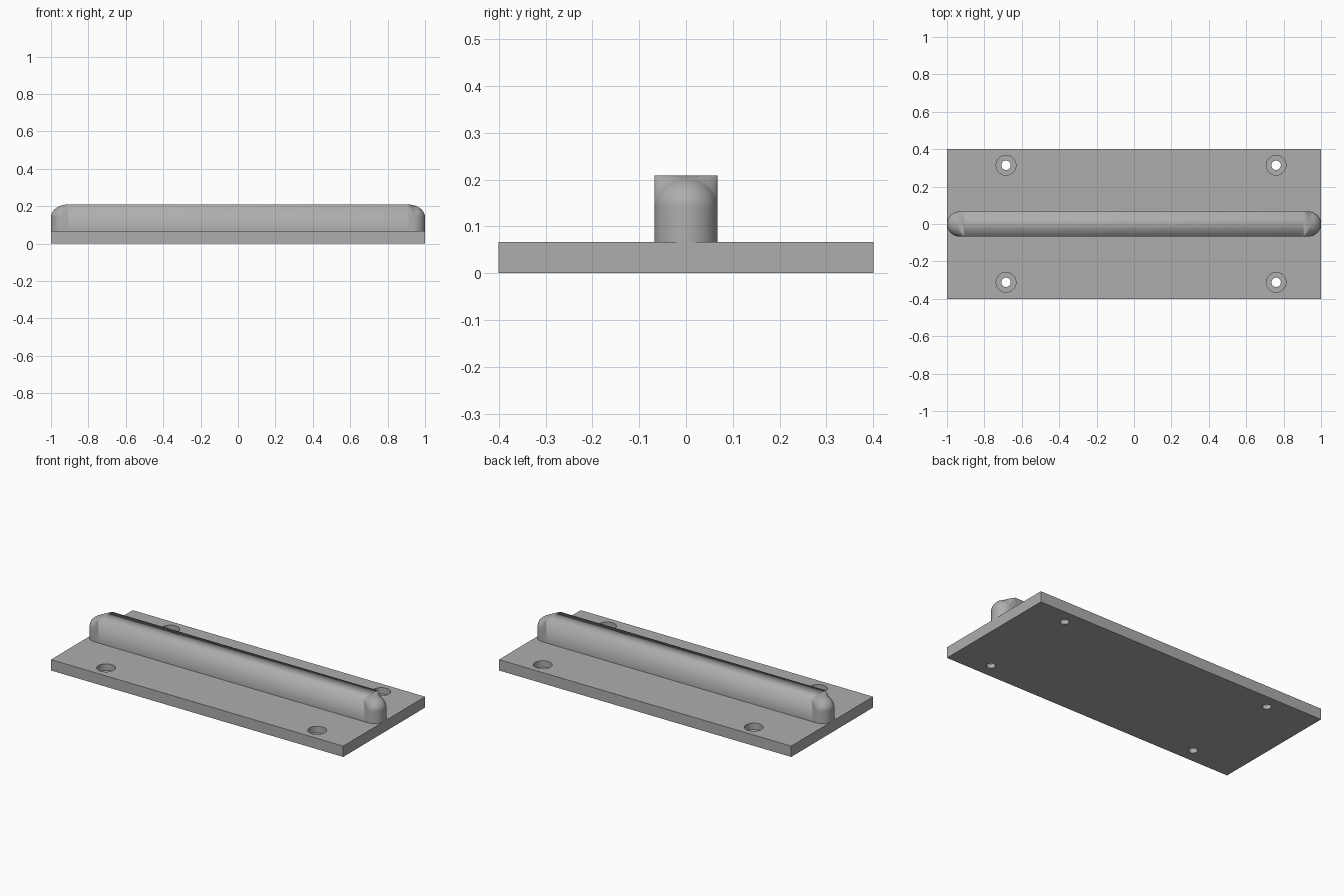
import bpy
import bmesh
from math import sin, cos, pi, sqrt, radians

if "Cube" in bpy.data.objects:
    bpy.data.objects.remove(bpy.data.objects["Cube"], do_unlink=True)

PLATE_TOP, RAIL_TOP = 0.067, 0.209
HALF_WIDTH, SHOULDER = 0.067, 0.141

grey = bpy.data.materials.new("plain grey")
grey.use_nodes = True
colour = (0.42, 0.42, 0.42, 1)
grey.diffuse_color = colour
grey.node_tree.nodes["Principled BSDF"].inputs["Base Color"].default_value = colour


def activate(obj):
    bpy.ops.object.select_all(action="DESELECT")
    obj.select_set(True)
    bpy.context.view_layer.objects.active = obj


def cut_cylinder(target, radius, x, y, bottom, top):
    bpy.ops.mesh.primitive_cylinder_add(vertices=40, radius=radius, depth=top - bottom,
                                        location=(x, y, (top + bottom) / 2))
    cutter = bpy.context.object
    cutter.hide_render = True
    activate(target)
    mod = target.modifiers.new("hole", "BOOLEAN")
    mod.operation, mod.solver, mod.object = "DIFFERENCE", "EXACT", cutter
    bpy.ops.object.modifier_apply(modifier=mod.name)
    bpy.data.objects.remove(cutter, do_unlink=True)


def smooth(obj):
    activate(obj)
    bpy.ops.object.shade_smooth_by_angle(angle=radians(32))


# Base plate with four counterbored screw holes
bpy.ops.mesh.primitive_cube_add(size=1, location=(0, 0, PLATE_TOP / 2))
plate = bpy.context.object
plate.name = "base_plate"
plate.scale = (2, 0.8, PLATE_TOP)
bpy.ops.object.transform_apply(location=True, rotation=False, scale=True)
plate.data.materials.append(grey)
for x in (-0.684, 0.76):
    for y in (-0.312, 0.314):
        cut_cylinder(plate, 0.053, x, y, 0.027, 0.1)
        cut_cylinder(plate, 0.025, x, y, -0.05, 0.1)
smooth(plate)


# Rail: square cross-section that blends into a rounded dome at each end
def rail_section(x):
    a = abs(x)
    into_arc = max(0, a - (1 - HALF_WIDTH))
    w = sqrt(max(0, HALF_WIDTH ** 2 - into_arc ** 2))
    drop = min(1, max(0, a - 0.91) / 0.09)
    top = SHOULDER + (RAIL_TOP - SHOULDER) * sqrt(1 - drop ** 2)
    blend = min(1, max(0, a - 0.905) / 0.04)
    cw, ch = w * blend, (top - SHOULDER) * blend
    half = [(w, PLATE_TOP)]
    for i in range(11):
        angle = i / 10 * pi / 2
        half.append((w - cw + cw * cos(angle), top - ch + ch * sin(angle)))
    return half + [(-y, z) for y, z in reversed(half)]


steps = 20
stations = [0.905 + 0.095 * sin(i / steps * pi / 2) for i in range(steps + 1)]
stations = [-x for x in reversed(stations)] + stations
bm = bmesh.new()
rings = [[bm.verts.new((x, y, z)) for y, z in rail_section(x)] for x in stations]
for r0, r1 in zip(rings, rings[1:]):
    for i in range(len(r0) - 1):
        bm.faces.new((r0[i], r1[i], r1[i + 1], r0[i + 1]))
bmesh.ops.remove_doubles(bm, verts=bm.verts, dist=0.00005)
bmesh.ops.dissolve_degenerate(bm, dist=0.00005, edges=bm.edges)
bmesh.ops.recalc_face_normals(bm, faces=bm.faces)
# Keep the top of the rail facing upward
highest = max(bm.faces, key=lambda f: f.calc_area() * abs(f.normal.z))
if highest.normal.z < 0:
    bmesh.ops.reverse_faces(bm, faces=bm.faces)
mesh = bpy.data.meshes.new("rail")
bm.to_mesh(mesh)
bm.free()
rail = bpy.data.objects.new("rail", mesh)
bpy.context.collection.objects.link(rail)
mesh.materials.append(grey)
smooth(rail)
